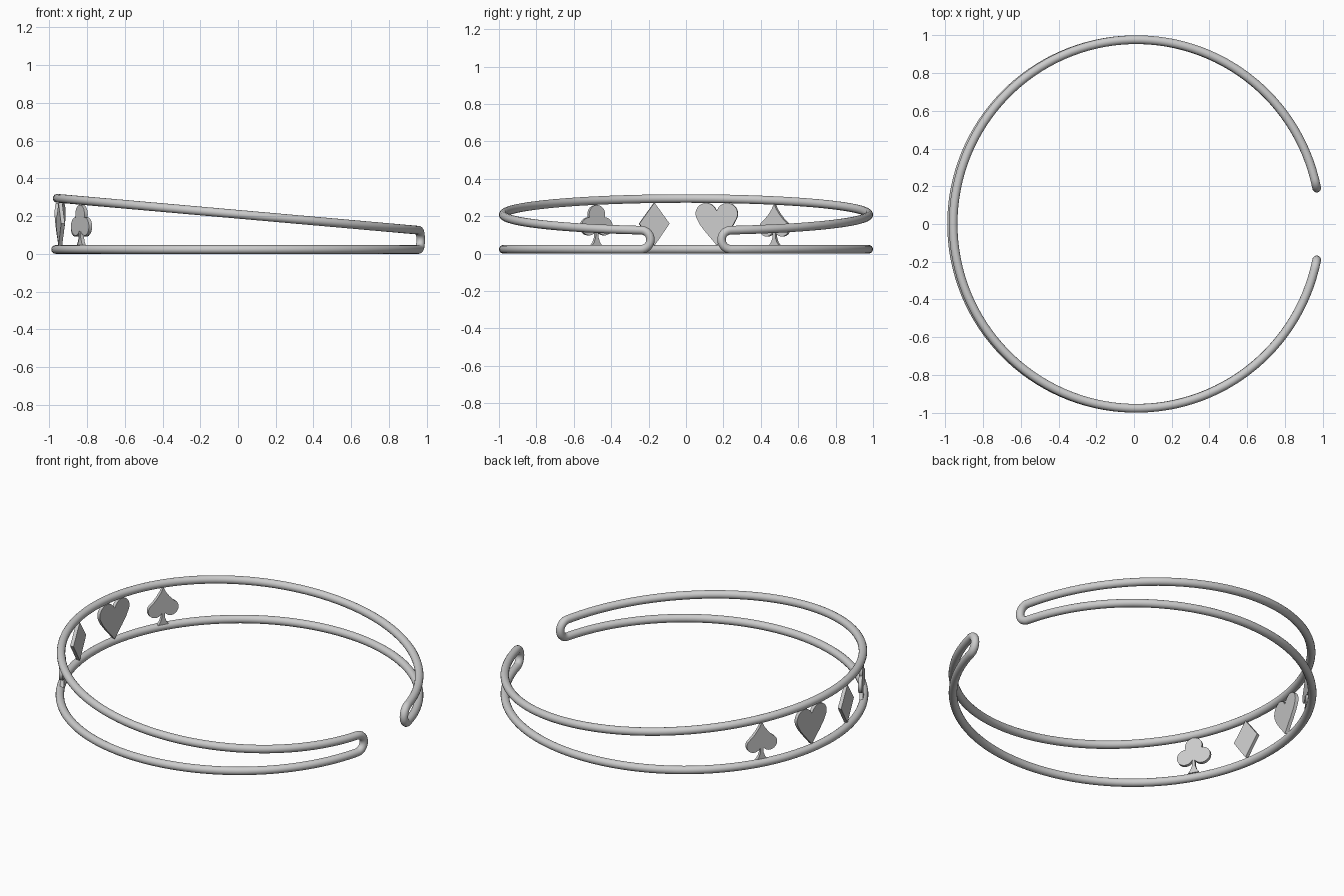
import bpy, bmesh
from math import sin, cos, pi, radians, asin

if "Cube" in bpy.data.objects:
    bpy.data.objects.remove(bpy.data.objects["Cube"])

R, TUBE, CX = 0.977, 0.023, 0.01      # ring radius, wire radius, ring centre in x
U = 0.051                             # radius of the end bends
Z0 = TUBE
A = asin(0.24 / R)                    # angle where the end bends begin
X_END = CX + R * cos(A)
SLOPE = 0.088


def ring(a, z):
    return (CX + R * cos(a), R * sin(a), z)


def upper(a):
    # upper wire is a ring tilted about the open side
    x, y, _ = ring(a, 0)
    d = X_END - x
    return (X_END - d * 0.9955, y, Z0 + 2 * U + d * SLOPE)


# wire: lower ring, bend, upper ring, bend
N, M = 120, 14
span = [A + (2 * pi - 2 * A) * i / N for i in range(N + 1)]
bend = [pi * i / M for i in range(1, M)]
path = [ring(a, Z0) for a in span]
path += [ring(2 * pi - A + U / R * sin(t), Z0 + U - U * cos(t)) for t in bend]
path += [upper(a) for a in reversed(span)]
path += [ring(A - U / R * sin(t), Z0 + U + U * cos(t)) for t in bend]

cu = bpy.data.curves.new("bangle_wire", 'CURVE')
cu.dimensions = '3D'
cu.bevel_depth = TUBE
cu.bevel_resolution = 6
sp = cu.splines.new('POLY')
sp.points.add(len(path) - 1)
for p, co in zip(sp.points, path):
    p.co = (*co, 1)
sp.use_cyclic_u = True
wire = bpy.data.objects.new("bangle_wire", cu)
bpy.context.collection.objects.link(wire)
bpy.context.view_layer.objects.active = wire
wire.select_set(True)
bpy.ops.object.convert(target='MESH')
bpy.ops.object.shade_smooth()


def arc(cx, cz, r, a0, a1, n=16):
    return [(cx + r * cos(radians(a0 + (a1 - a0) * i / n)),
             cz + r * sin(radians(a0 + (a1 - a0) * i / n))) for i in range(n + 1)]


def charm(name, half, y, thick=0.02):
    # mirror the half outline, extrude it and set it tangent to the ring
    pts = half + [(-u, z) for u, z in reversed(half) if u > 1e-4]
    rc = 0.967
    a = pi - asin(y / rc)
    bm = bmesh.new()
    verts = []
    for u, z in pts:
        r = rc - thick / 2
        verts.append(bm.verts.new((CX + r * cos(a) - u * sin(a),
                                   r * sin(a) + u * cos(a), z)))
    face = bm.faces.new(verts)
    ext = bmesh.ops.extrude_face_region(bm, geom=[face])
    new = [v for v in ext['geom'] if isinstance(v, bmesh.types.BMVert)]
    bmesh.ops.translate(bm, verts=new, vec=(thick * cos(a), thick * sin(a), 0))
    bmesh.ops.recalc_face_normals(bm, faces=bm.faces)
    me = bpy.data.meshes.new(name)
    bm.to_mesh(me)
    bm.free()
    ob = bpy.data.objects.new(name, me)
    bpy.context.collection.objects.link(ob)
    bpy.ops.object.select_all(action='DESELECT')
    ob.select_set(True)
    bpy.context.view_layer.objects.active = ob
    bpy.ops.object.shade_smooth_by_angle(angle=radians(30))


# half outlines (sideways, height), bottom to top
stem = [(0.032, 0.042), (0.018, 0.06), (0.009, 0.085)]
club = (stem + arc(0.048, 0.145, 0.048, -150, 92)
        + arc(0, 0.21, 0.049, -20, 90)[1:])
diamond = [(0, 0.042), (0.082, 0.16), (0, 0.272)]
heart = ([(0, 0.044), (0.027, 0.077), (0.06, 0.115), (0.09, 0.154)]
         + arc(0.057, 0.213, 0.057, -25, 155) + [(0, 0.23)])
spade = (stem + arc(0.047, 0.135, 0.044, -150, 40)
         + [(0.058, 0.182), (0.034, 0.209), (0.014, 0.237), (0, 0.267)])

charm("club_charm", club, -0.48)
charm("diamond_charm", diamond, -0.17)
charm("heart_charm", heart, 0.165)
charm("spade_charm", spade, 0.475)
